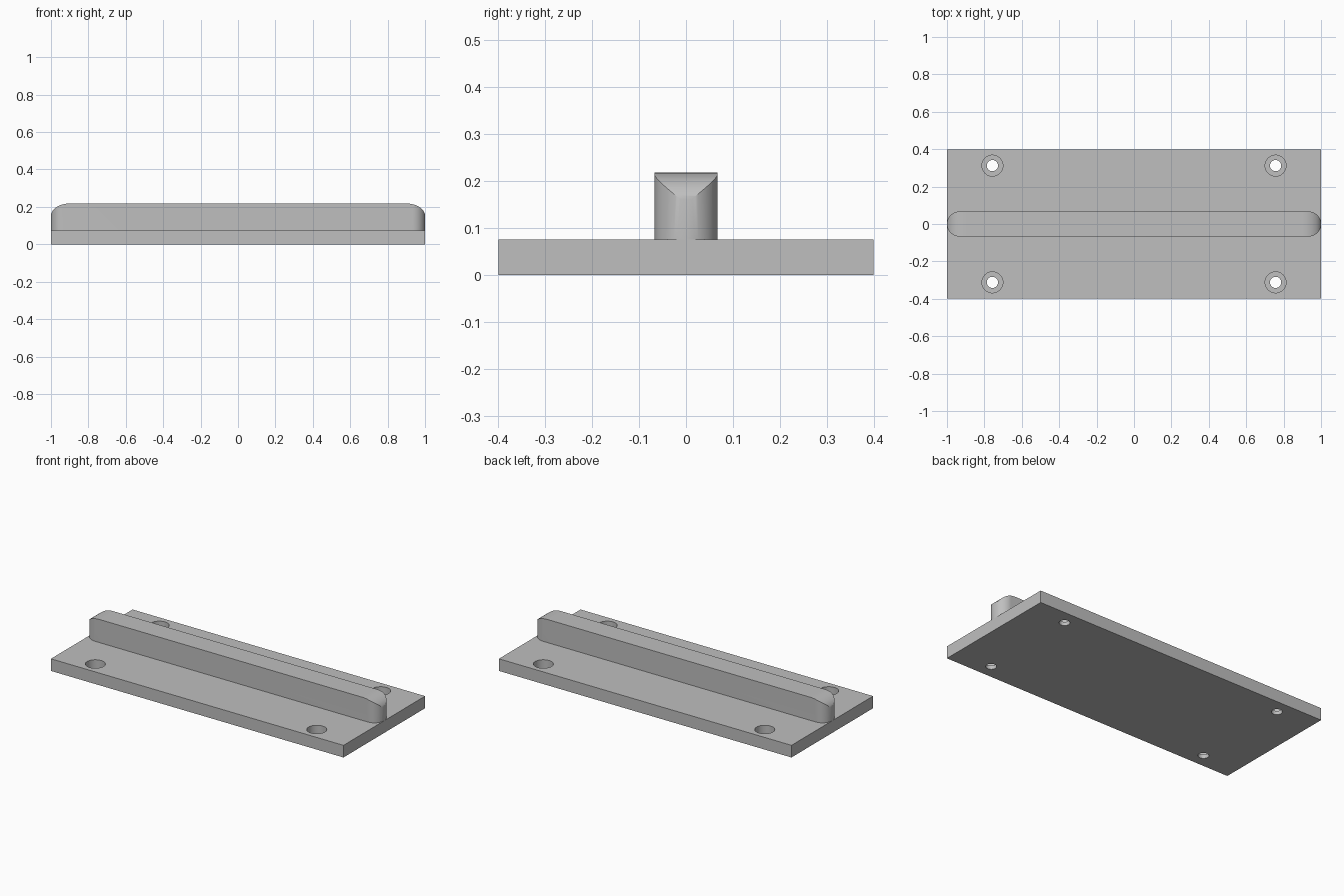
import bpy, bmesh
from math import cos, sin, pi, radians
from mathutils import Vector

if "Cube" in bpy.data.objects:
    bpy.data.objects.remove(bpy.data.objects["Cube"])

LENGTH, WIDTH, THICK = 2.0, 0.797, 0.075
RAIL_TOP, RAIL_R = 0.218, 0.067
END_X, END_Z = 0.10, 0.068          # rounding of the rail's top ends
HOLE_X, HOLE_Y = 0.757, 0.312
BORE_R, HOLE_R, BORE_DEPTH = 0.056, 0.03, 0.052

grey = bpy.data.materials.new("plain_grey")
grey.use_nodes = True
grey.diffuse_color = (0.52, 0.52, 0.52, 1)
grey.node_tree.nodes["Principled BSDF"].inputs["Base Color"].default_value = (0.52, 0.52, 0.52, 1)


def prisms(name, outlines, direction):
    """Extrude each closed outline along a direction into one mesh object."""
    bm = bmesh.new()
    for outline in outlines:
        face = bm.faces.new([bm.verts.new(p) for p in outline])
        ext = bmesh.ops.extrude_face_region(bm, geom=[face], use_keep_orig=True)
        moved = [g for g in ext["geom"] if isinstance(g, bmesh.types.BMVert)]
        bmesh.ops.translate(bm, verts=moved, vec=Vector(direction))
    bmesh.ops.recalc_face_normals(bm, faces=bm.faces)
    mesh = bpy.data.meshes.new(name)
    bm.to_mesh(mesh)
    bm.free()
    obj = bpy.data.objects.new(name, mesh)
    bpy.context.collection.objects.link(obj)
    mesh.materials.append(grey)
    return obj


def arc(cx, cy, rx, ry, start, end, steps):
    angles = [radians(start + (end - start) * i / steps) for i in range(steps + 1)]
    return [(cx + rx * cos(a), cy + ry * sin(a)) for a in angles]


def select(obj):
    bpy.ops.object.select_all(action="DESELECT")
    obj.select_set(True)
    bpy.context.view_layer.objects.active = obj


def carve(target, cutter, operation):
    mod = target.modifiers.new("carve", "BOOLEAN")
    mod.operation, mod.solver, mod.object = operation, "EXACT", cutter
    select(target)
    bpy.ops.object.modifier_apply(modifier=mod.name)
    bpy.data.objects.remove(cutter)


# Base plate with four counterbored screw holes
hx, hy = LENGTH / 2, WIDTH / 2
plate = prisms("base_plate", [[(-hx, -hy, 0), (hx, -hy, 0), (hx, hy, 0), (-hx, hy, 0)]], (0, 0, THICK))
for radius, bottom in ((BORE_R, THICK - BORE_DEPTH), (HOLE_R, -0.1)):
    rings = [[(x, y, bottom) for x, y in arc(sx * HOLE_X, sy * HOLE_Y, radius, radius, 0, 360, 48)[:-1]]
             for sx in (-1, 1) for sy in (-1, 1)]
    carve(plate, prisms("hole_cutter", rings, (0, 0, 0.3)), "DIFFERENCE")

# Rail: round-ended bar, trimmed by a side profile with rounded top ends
cx = hx - RAIL_R
plan = arc(cx, 0, RAIL_R, RAIL_R, -90, 90, 32) + arc(-cx, 0, RAIL_R, RAIL_R, 90, 270, 32)
rail = prisms("guide_rail", [[(x, y, THICK) for x, y in plan]], (0, 0, 0.3))
ex, ez = hx - END_X, RAIL_TOP - END_Z
side = ([(-hx - 0.0005, 0), (hx + 0.0005, 0)]
        + arc(ex, ez, END_X + 0.0005, END_Z, 0, 90, 16)
        + arc(-ex, ez, END_X + 0.0005, END_Z, 90, 180, 16))
carve(rail, prisms("end_trimmer", [[(x, -0.2, z) for x, z in side]], (0, 0.4, 0)), "INTERSECT")

for part in (plate, rail):
    select(part)
    bpy.ops.object.shade_smooth_by_angle(angle=radians(25))
